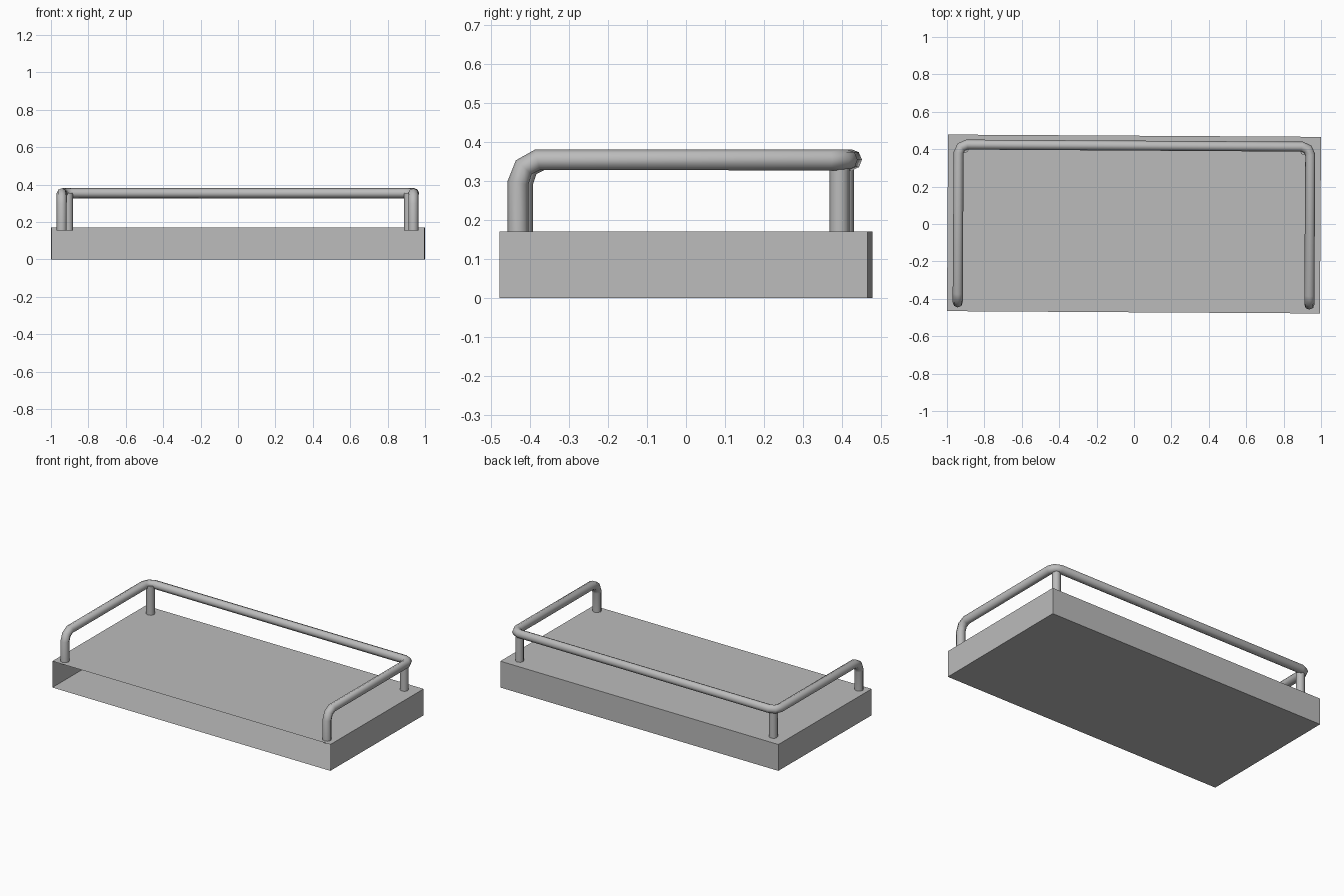
import bpy, bmesh
from mathutils import Matrix

cube = bpy.data.objects.get("Cube")
if cube:
    bpy.data.objects.remove(cube)

TURN = Matrix.Rotation(-0.0062, 4, 'Z')

grey = bpy.data.materials.new("plain grey")
grey.use_nodes = True
colour = (0.5, 0.5, 0.5, 1)
grey.diffuse_color = colour
grey.node_tree.nodes["Principled BSDF"].inputs["Base Color"].default_value = colour


def add_tube(name, points, radius):
    """Eight-sided smooth tube along a path."""
    curve = bpy.data.curves.new(name, 'CURVE')
    curve.dimensions = '3D'
    curve.bevel_depth = radius
    curve.bevel_resolution = 2
    curve.use_fill_caps = True
    spline = curve.splines.new('POLY')
    spline.points.add(len(points) - 1)
    for p, co in zip(spline.points, points):
        p.co = (*co, 1)
    obj = bpy.data.objects.new(name, curve)
    bpy.context.collection.objects.link(obj)
    bpy.ops.object.select_all(action='DESELECT')
    obj.select_set(True)
    bpy.context.view_layer.objects.active = obj
    bpy.ops.object.convert(target='MESH')
    obj = bpy.context.object
    obj.data.transform(TURN)
    obj.data.materials.clear()
    obj.data.materials.append(grey)
    bpy.ops.object.shade_smooth_by_angle(angle=1.0)
    return obj


# Hollow shelf box with an open front
bm = bmesh.new()
bmesh.ops.create_cube(bm, size=1)
bmesh.ops.scale(bm, vec=(1.994, 0.944, 0.17), verts=bm.verts)
bmesh.ops.translate(bm, vec=(0, 0, 0.085), verts=bm.verts)
front = [f for f in bm.faces if f.normal.y < -0.9]
bmesh.ops.delete(bm, geom=front, context='FACES_ONLY')
bm.transform(TURN)
mesh = bpy.data.meshes.new("shelf_box")
bm.to_mesh(mesh)
bm.free()
mesh.materials.append(grey)
bpy.context.collection.objects.link(bpy.data.objects.new("shelf_box", mesh))

# Guard rail: up from the front corner, along the side, and round the back
half = [(-0.94, -0.425, 0.155), (-0.94, -0.425, 0.295), (-0.94, -0.41, 0.335),
        (-0.94, -0.375, 0.354), (-0.94, 0.375, 0.354), (-0.927, 0.406, 0.354),
        (-0.895, 0.419, 0.354)]
add_tube("guard_rail", half + [(-x, y, z) for x, y, z in reversed(half)], 0.027)

# Back posts under the rounded rail corners
for side, x in (("left", 0.91), ("right", -0.91)):
    add_tube("back_post_" + side, [(x, 0.399, 0.155), (x, 0.399, 0.354)], 0.026)
